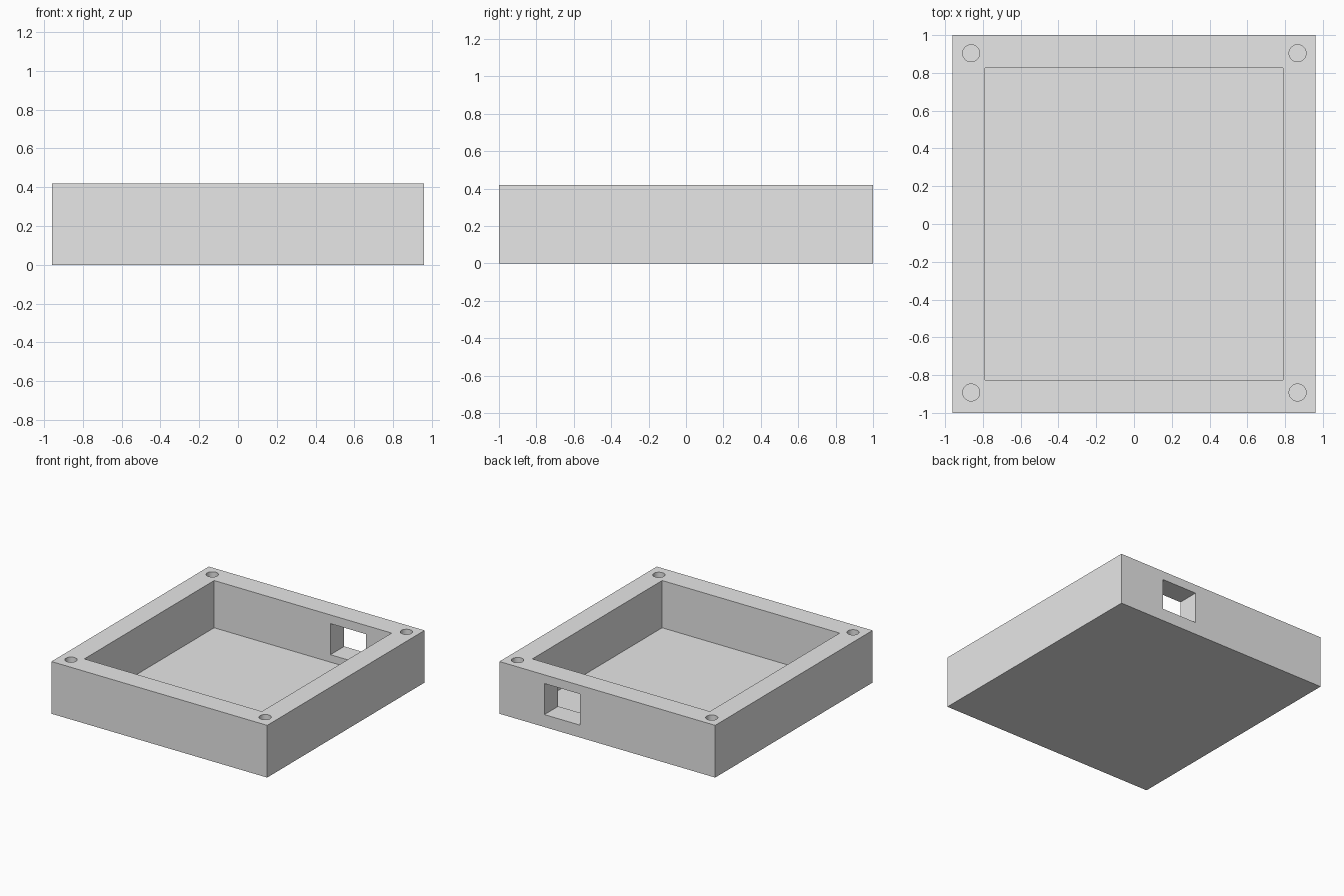
import bpy
import math
from mathutils import Vector

cube = bpy.data.objects.get("Cube")
if cube:
    bpy.data.objects.remove(cube, do_unlink=True)

HALF_X, HALF_Y, HEIGHT = 0.96, 1.0, 0.42
FLOOR = 0.04

gray = bpy.data.materials.new("light gray plastic")
gray.use_nodes = True
gray.diffuse_color = (0.8, 0.8, 0.8, 1)
gray.node_tree.nodes["Principled BSDF"].inputs["Base Color"].default_value = (0.8, 0.8, 0.8, 1)


def box(name, low, high):
    """Axis-aligned box between two corners."""
    low, high = Vector(low), Vector(high)
    bpy.ops.mesh.primitive_cube_add(size=1, location=(low + high) / 2)
    obj = bpy.context.object
    obj.name = name
    obj.scale = high - low
    bpy.ops.object.transform_apply(location=True, rotation=False, scale=True)
    obj.data.materials.append(gray)
    return obj


def cut(target, cutter):
    """Subtract the cutter, then discard it."""
    cutter.hide_render = True
    mod = target.modifiers.new("cut", 'BOOLEAN')
    mod.operation = 'DIFFERENCE'
    mod.solver = 'EXACT'
    mod.object = cutter
    bpy.context.view_layer.objects.active = target
    bpy.ops.object.modifier_apply(modifier=mod.name)
    bpy.data.objects.remove(cutter, do_unlink=True)


# Open tray with a thin floor
housing = box("housing", (-HALF_X, -HALF_Y, 0), (HALF_X, HALF_Y, HEIGHT))
cut(housing, box("cavity_cutter", (-0.79, -0.825, FLOOR), (0.79, 0.825, HEIGHT + 0.1)))

# Rectangular port through the back wall
cut(housing, box("port_cutter", (0.245, 0.7, 0.10), (0.56, 1.1, 0.35)))

# Screw holes in the four corners
for x in (-0.862, 0.866):
    for y in (-0.892, 0.904):
        top = HEIGHT + 0.1
        bpy.ops.mesh.primitive_cylinder_add(vertices=48, radius=0.045, depth=top - FLOOR,
                                            location=(x, y, (top + FLOOR) / 2))
        hole = bpy.context.object
        hole.name = "screw_hole_cutter"
        hole.data.materials.append(gray)
        cut(housing, hole)

# Smooth the hole walls, keep the box edges sharp
bpy.ops.object.select_all(action='DESELECT')
housing.select_set(True)
bpy.context.view_layer.objects.active = housing
bpy.ops.object.shade_smooth_by_angle(angle=math.radians(30))
